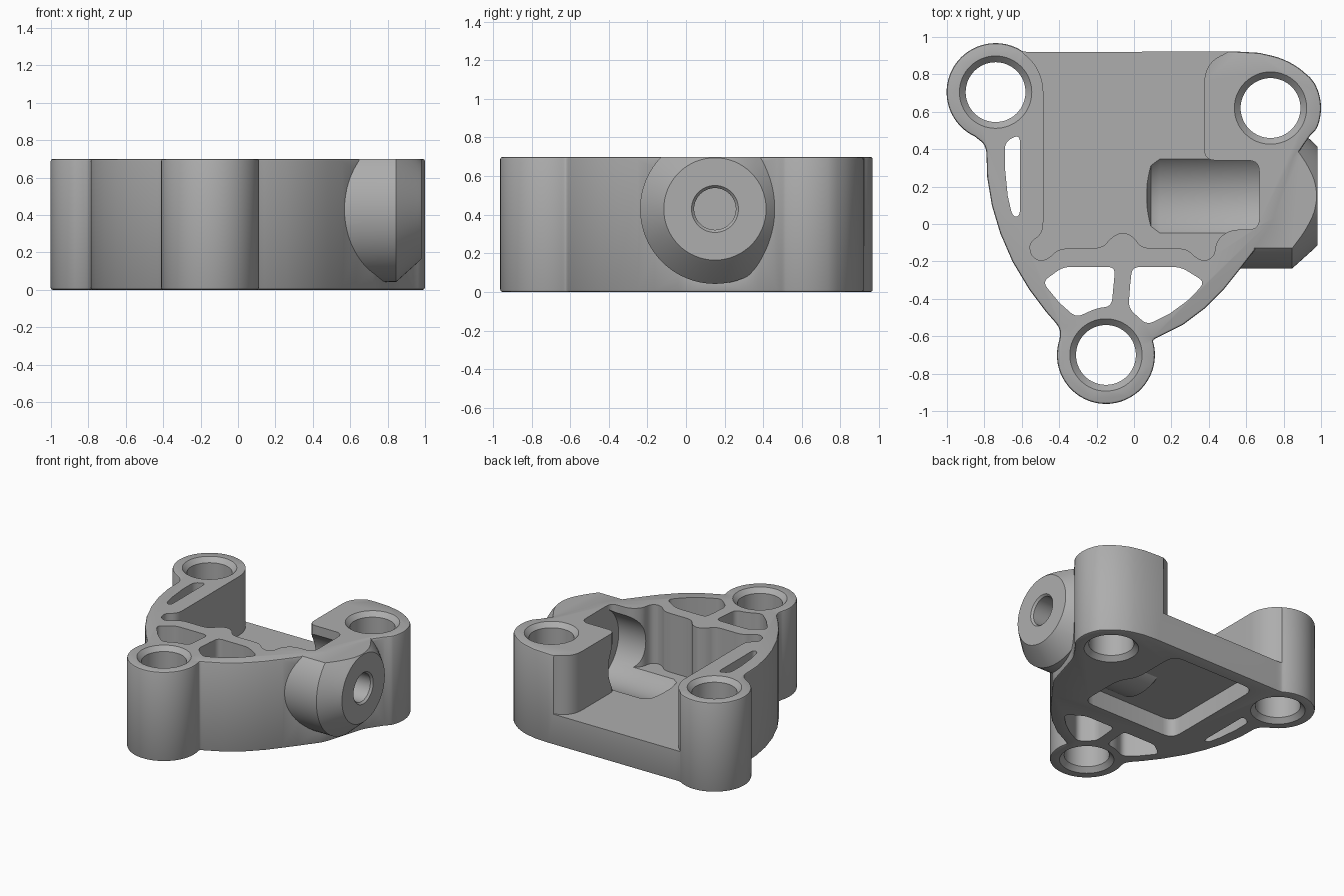
import bpy, bmesh, math
from mathutils import Vector, Matrix

if "Cube" in bpy.data.objects:
    bpy.data.objects.remove(bpy.data.objects["Cube"])

grey = bpy.data.materials.new("bare_grey")
grey.use_nodes = True
grey.diffuse_color = (0.42, 0.42, 0.42, 1)
grey.node_tree.nodes["Principled BSDF"].inputs["Base Color"].default_value = (0.42, 0.42, 0.42, 1)

HEIGHT, FLOOR = 0.70, 0.24
POST_BACK_RIGHT, POST_BACK_LEFT, POST_FRONT = (0.73, 0.62), (-0.74, 0.705), (-0.15, -0.70)
SPOUT_Y, SPOUT_Z = 0.15, 0.43


def make_object(name, bm):
    bmesh.ops.recalc_face_normals(bm, faces=bm.faces)
    mesh = bpy.data.meshes.new(name)
    bm.to_mesh(mesh)
    bm.free()
    mesh.materials.append(grey)
    obj = bpy.data.objects.new(name, mesh)
    bpy.context.collection.objects.link(obj)
    return obj


def arc(center, r, start, end, steps=36):
    angles = [math.radians(start + (end - start) * i / steps) for i in range(steps + 1)]
    return [(center[0] + r * math.cos(a), center[1] + r * math.sin(a)) for a in angles]


def rounded(points, r):
    """Replace each corner by a short curve."""
    out, n = [], len(points)
    for i, p in enumerate(points):
        p = Vector(p)
        a, b = Vector(points[i - 1]) - p, Vector(points[(i + 1) % n]) - p
        if a.angle(b) > math.radians(168):
            out.append(p)
            continue
        a = p + a.normalized() * min(r, a.length * 0.45)
        b = p + b.normalized() * min(r, b.length * 0.45)
        for k in range(6):
            t = k / 5
            out.append(a * (1 - t) ** 2 + p * 2 * t * (1 - t) + b * t * t)
    return out


def prism(name, points, z0, z1, bevel=0):
    bm = bmesh.new()
    base = bm.faces.new([bm.verts.new((p[0], p[1], z0)) for p in points])
    new = bmesh.ops.extrude_face_region(bm, geom=[base])["geom"]
    bmesh.ops.translate(bm, vec=(0, 0, z1 - z0), verts=[v for v in new if isinstance(v, bmesh.types.BMVert)])
    if bevel:
        rims = [e for e in bm.edges if abs(e.verts[0].co.z - e.verts[1].co.z) < 1e-5]
        bmesh.ops.bevel(bm, geom=rims, offset=bevel, segments=2, profile=0.5,
                        affect='EDGES', clamp_overlap=True)
    return make_object(name, bm)


def lathe(name, profile, matrix, top=None, sides=64):
    """Turn (distance, radius) pairs about local z."""
    bm = bmesh.new()
    rings = [[bm.verts.new((x, y, d)) for x, y in arc((0, 0), r, 0, 360, sides)[:-1]] for d, r in profile]
    for lo, hi in zip(rings, rings[1:]):
        for i in range(sides):
            j = (i + 1) % sides
            bm.faces.new((lo[i], lo[j], hi[j], hi[i]))
    bm.faces.new(rings[0])
    bm.faces.new(rings[-1])
    bm.transform(matrix)
    if top is not None:
        bmesh.ops.bisect_plane(bm, geom=bm.verts[:] + bm.edges[:] + bm.faces[:],
                               plane_co=(0, 0, top), plane_no=(0, 0, 1), clear_outer=True)
        bmesh.ops.holes_fill(bm, edges=[e for e in bm.edges if e.is_boundary], sides=0)
    return make_object(name, bm)


def combine(target, tool, operation):
    mod = target.modifiers.new(operation, 'BOOLEAN')
    mod.operation, mod.solver, mod.object = operation, 'EXACT', tool
    bpy.context.view_layer.objects.active = target
    bpy.ops.object.modifier_apply(modifier=mod.name)
    bpy.data.objects.remove(tool)


along_x = Matrix.Translation((0, SPOUT_Y, SPOUT_Z)) @ Matrix.Rotation(math.pi / 2, 4, 'Y')

# Bracket body: three posts joined by curved side walls
outline = (
    arc(POST_BACK_LEFT, 0.262, 55, 245)
    + [(-0.79, 0.42), (-0.785, 0.25), (-0.76, 0.10), (-0.715, -0.05), (-0.65, -0.20),
       (-0.56, -0.35), (-0.47, -0.47), (-0.395, -0.555)]
    + arc(POST_FRONT, 0.262, 160, 378)
    + [(0.14, -0.60), (0.26, -0.54), (0.38, -0.45), (0.48, -0.35), (0.56, -0.25), (0.63, -0.16),
       (0.75, 0.0), (0.85, 0.34), (0.94, 0.47)]
    + arc(POST_BACK_RIGHT, 0.27, -25, 30, 12)
    + [(0.94, 0.785), (0.87, 0.845), (0.78, 0.89), (0.67, 0.915), (0.55, 0.922)]
)
body = prism("bracket_body", rounded(outline, 0.05), 0, HEIGHT, 0.012)

# Side spout with a tapered nose
spout = lathe("spout", [(0.52, 0.388), (0.845, 0.388), (0.86, 0.375), (0.96, 0.285), (0.98, 0.265)],
              along_x, HEIGHT - 0.001)
combine(body, spout, 'UNION')

# Hollow underside with the bulge of the chamber above it
hollow = prism("underside_hollow", rounded([(-0.42, -0.08), (0.40, -0.08), (0.40, 0.30), (0.32, 0.42),
               (0.32, 0.82), (-0.42, 0.82)], 0.09), -0.1, 0.14)
combine(body, hollow, 'DIFFERENCE')
bulge = lathe("chamber_bulge", [(0.0, 0.27), (0.06, 0.34), (0.55, 0.34)], along_x, 0.23)
combine(body, bulge, 'UNION')

# Main pocket, open at the back
pocket_outline = (
    [(-0.60, 1.1), (-0.60, 0.94)]
    + arc(POST_BACK_LEFT, 0.255, 55, 0, 12)
    + [(-0.485, -0.05), (-0.56, -0.10), (-0.55, -0.17), (-0.50, -0.20), (-0.45, -0.18), (-0.40, -0.13),
       (-0.17, -0.13), (-0.12, -0.07), (-0.06, -0.04), (0.0, -0.07), (0.04, -0.13),
       (0.28, -0.13), (0.33, -0.18), (0.38, -0.20), (0.43, -0.17), (0.44, -0.09), (0.51, -0.03),
       (0.67, -0.03), (0.67, 0.34), (0.375, 0.34), (0.375, 0.80), (0.42, 0.88), (0.53, 0.93), (0.53, 1.1)]
)
combine(body, prism("pocket", rounded(pocket_outline, 0.06), FLOOR, 1), 'DIFFERENCE')

# Round chamber sunk in the floor, and the spout bore
chamber = lathe("chamber", [(0.07, 0.20), (0.09, 0.25), (0.14, 0.275), (0.67, 0.275)], along_x)
combine(body, chamber, 'DIFFERENCE')
bore = lathe("bore", [(0.5, 0.108), (0.965, 0.108), (1.0, 0.14)], along_x)
combine(body, bore, 'DIFFERENCE')

# Countersunk post holes
for center in (POST_BACK_RIGHT, POST_BACK_LEFT, POST_FRONT):
    hole = lathe("post_hole", [(-0.01, 0.203), (0.035, 0.16), (HEIGHT - 0.035, 0.16), (HEIGHT + 0.01, 0.203)],
                 Matrix.Translation((*center, 0)))
    combine(body, hole, 'DIFFERENCE')

# Weight-saving openings through the walls
openings = [
    [(-0.69, 0.44), (-0.61, 0.48), (-0.61, 0.04), (-0.65, 0.04), (-0.675, 0.15), (-0.69, 0.30)],
    [(-0.38, -0.23), (-0.10, -0.23), (-0.12, -0.44), (-0.20, -0.45), (-0.31, -0.50), (-0.40, -0.42),
     (-0.49, -0.31)],
    [(-0.01, -0.23), (0.25, -0.23), (0.38, -0.31), (0.30, -0.40), (0.19, -0.48), (0.07, -0.54),
     (-0.03, -0.45), (-0.02, -0.32)],
]
for points in openings:
    combine(body, prism("opening", rounded(points, 0.04), -0.1, 1), 'DIFFERENCE')

# Smooth shading with crisp edges
bpy.ops.object.select_all(action='DESELECT')
body.select_set(True)
bpy.context.view_layer.objects.active = body
bpy.ops.object.shade_smooth_by_angle(angle=math.radians(30))
